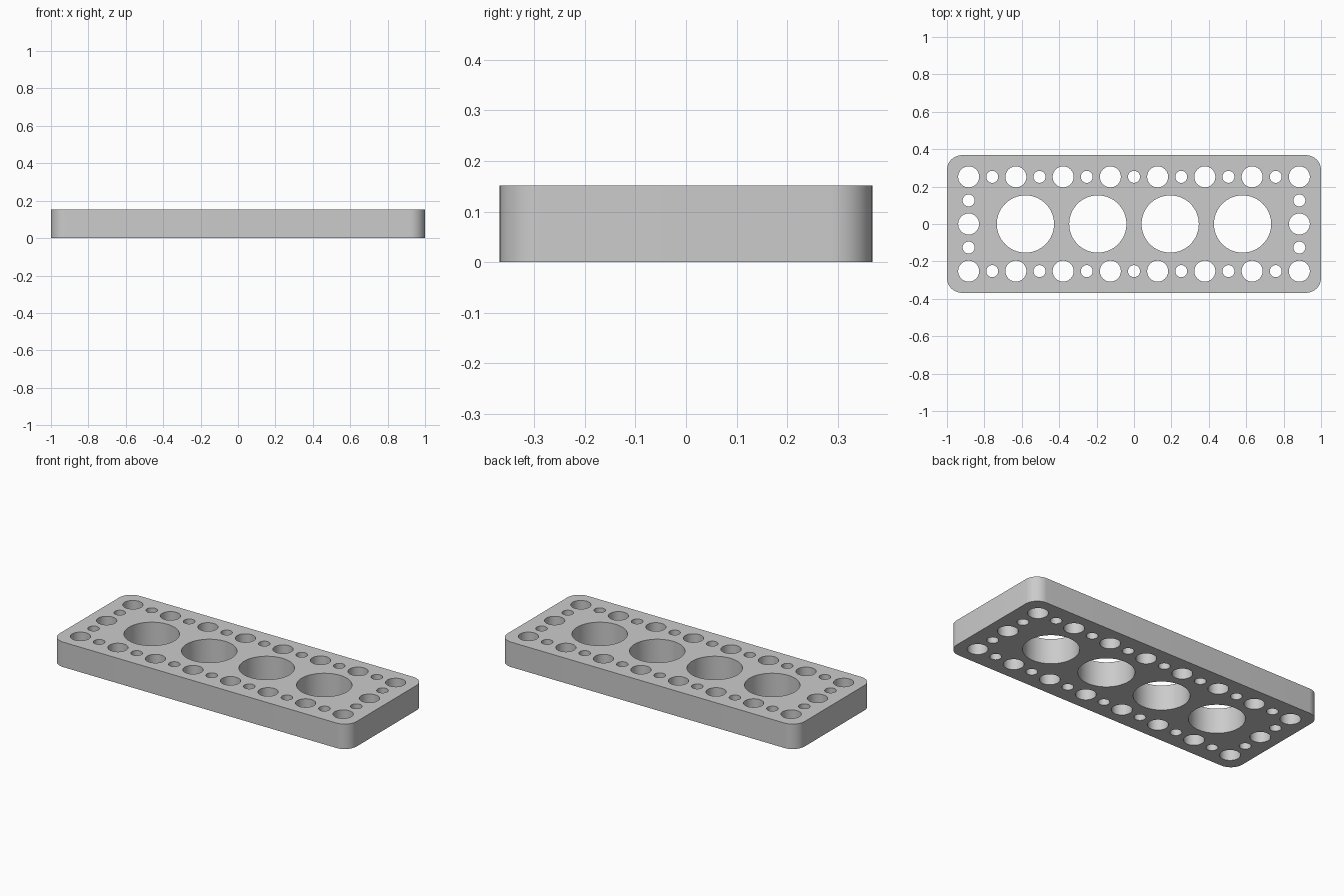
import bpy, bmesh, math
from mathutils import Matrix

HALF_X, HALF_Y, HEIGHT = 1.0, 0.368, 0.152
PITCH = 0.2526          # spacing of the medium holes
ROW_Y = 0.252           # distance of the hole rows from the centre line

cube = bpy.data.objects.get("Cube")
if cube:
    bpy.data.objects.remove(cube, do_unlink=True)

grey = bpy.data.materials.new("grey_metal")
grey.use_nodes = True
colour = (0.6, 0.6, 0.6, 1)
grey.diffuse_color = colour
grey.node_tree.nodes["Principled BSDF"].inputs["Base Color"].default_value = colour


def make_object(name, bm):
    mesh = bpy.data.meshes.new(name)
    bm.to_mesh(mesh)
    bm.free()
    mesh.materials.append(grey)
    obj = bpy.data.objects.new(name, mesh)
    bpy.context.collection.objects.link(obj)
    return obj


# Plate with rounded vertical corners
bm = bmesh.new()
size = Matrix.Diagonal((2 * HALF_X, 2 * HALF_Y, HEIGHT, 1))
bmesh.ops.create_cube(bm, size=1, matrix=Matrix.Translation((0, 0, HEIGHT / 2)) @ size)
corners = [e for e in bm.edges if abs(e.verts[0].co.z - e.verts[1].co.z) > 0.1]
bmesh.ops.bevel(bm, geom=corners, offset=0.08, segments=12, profile=0.5, affect='EDGES')
plate = make_object("perforated_plate", bm)

# Hole layout: radius and centre
holes = [(0.153, (i - 1.5) * 0.387, 0) for i in range(4)]
for side in (-1, 1):
    for i in range(15):
        radius = 0.032 if i % 2 else 0.056
        holes.append((radius, (i - 7) * PITCH / 2, side * ROW_Y))
    end_x = side * 3.5 * PITCH
    holes.append((0.056, end_x, 0))
    for y in (-ROW_Y / 2, ROW_Y / 2):
        holes.append((0.032, end_x, y))

# Cutter made of all hole cylinders
bm = bmesh.new()
for radius, x, y in holes:
    bmesh.ops.create_cone(bm, cap_ends=True, segments=64, radius1=radius, radius2=radius,
                          depth=HEIGHT * 2, matrix=Matrix.Translation((x, y, HEIGHT / 2)))
cutter = make_object("hole_cutter", bm)
cutter.hide_render = True

# Drill the holes
drill = plate.modifiers.new("drill_holes", 'BOOLEAN')
drill.operation = 'DIFFERENCE'
drill.solver = 'EXACT'
drill.object = cutter
bpy.ops.object.select_all(action='DESELECT')
bpy.context.view_layer.objects.active = plate
plate.select_set(True)
bpy.ops.object.modifier_apply(modifier=drill.name)
bpy.data.objects.remove(cutter, do_unlink=True)

# Smooth walls, sharp rims
bpy.ops.object.shade_smooth_by_angle(angle=math.radians(30))
